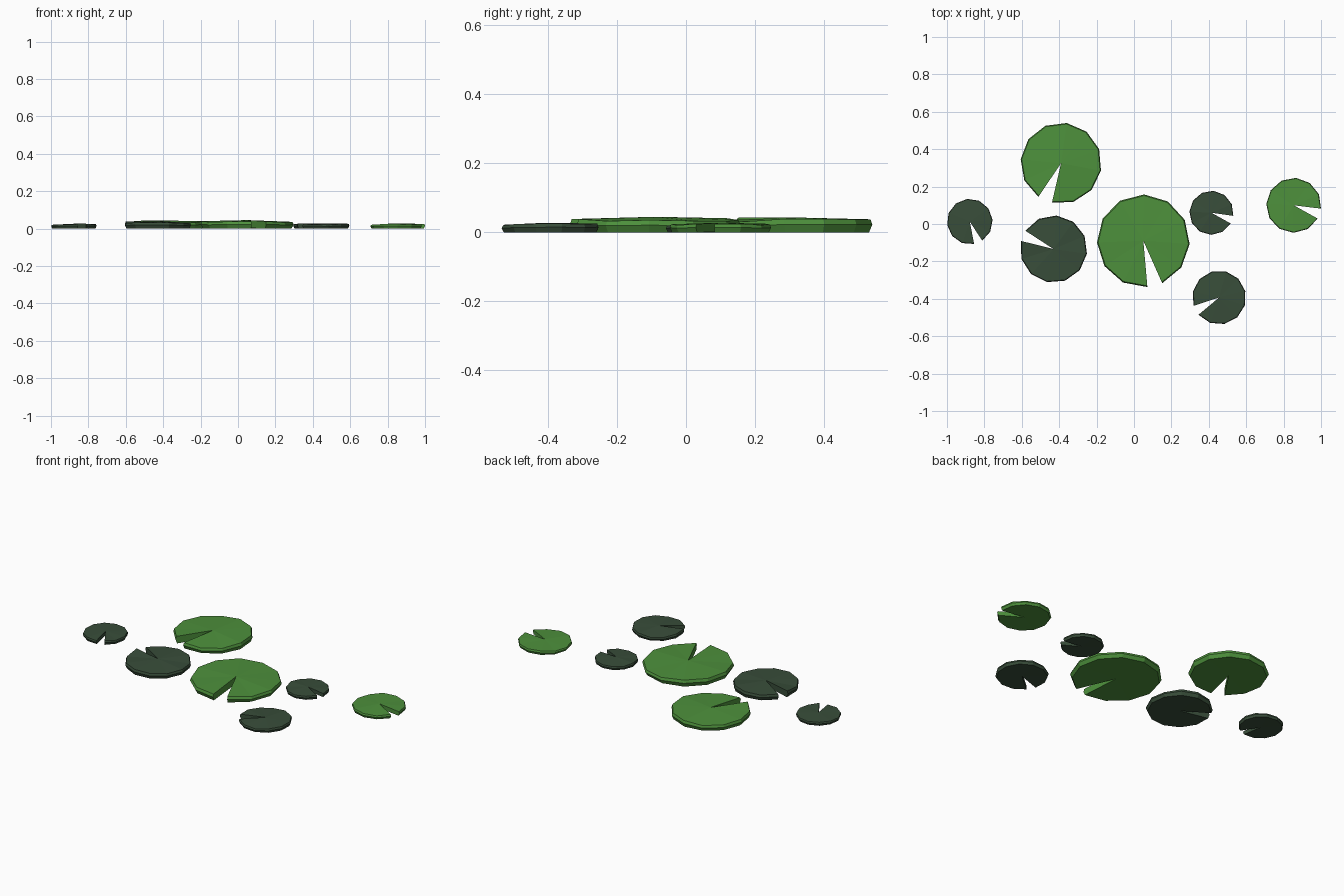
import bpy, bmesh, math, random

if "Cube" in bpy.data.objects:
    bpy.data.objects.remove(bpy.data.objects["Cube"])

random.seed(4)


def material(name, rgb):
    m = bpy.data.materials.new(name)
    m.diffuse_color = (*rgb, 1)
    m.use_nodes = True
    m.node_tree.nodes["Principled BSDF"].inputs["Base Color"].default_value = m.diffuse_color
    return m


light = material("light_green", (0.075, 0.28, 0.045))
dark = material("dark_green", (0.04, 0.075, 0.042))

SEGMENTS = 11  # rim segments between the two lips of the notch


def lily_pad(name, x, y, r, notch_start, notch_end, thick, mat):
    """Twelve-cornered leaf disc with a wedge notch running to its centre."""
    bm = bmesh.new()
    sweep = 360 - (notch_end - notch_start)
    wave = [random.uniform(-0.12, 0.12) * thick for _ in range(SEGMENTS + 1)]
    wave[0] += 0.1 * thick
    wave[-1] += 0.1 * thick
    # (radius factor, height factor, wave factor, centre height factor)
    profile = [(0.955, 0.0, 0.0, 0.08), (1.0, 0.52, 0.6, 0.5), (0.975, 0.88, 1.0, 1.08)]
    rings = []
    for k, h, w, centre in profile:
        ring = [bm.verts.new((x, y, centre * thick))]
        for i in range(SEGMENTS + 1):
            a = math.radians(notch_end + sweep * i / SEGMENTS)
            ring.append(bm.verts.new((x + k * r * math.cos(a), y + k * r * math.sin(a),
                                      h * thick + w * wave[i])))
        rings.append(ring)
    n = SEGMENTS + 2
    # edge walls and notch walls
    for lo, hi in zip(rings, rings[1:]):
        for i in range(n):
            j = (i + 1) % n
            bm.faces.new((lo[i], lo[j], hi[j], hi[i]))
    # underside and top fans from the stem point
    for i in range(1, n - 1):
        bm.faces.new((rings[0][0], rings[0][i + 1], rings[0][i]))
        bm.faces.new((rings[-1][0], rings[-1][i], rings[-1][i + 1]))
    bmesh.ops.recalc_face_normals(bm, faces=bm.faces)
    me = bpy.data.meshes.new(name)
    bm.to_mesh(me)
    bm.free()
    me.materials.append(mat)
    bpy.context.collection.objects.link(bpy.data.objects.new(name, me))


# name, centre x, y, radius, notch angles, thickness, colour
pads = [
    ("large_pad_centre", 0.05, -0.09, 0.248, -85, -66, 0.042, light),
    ("large_pad_back", -0.39, 0.325, 0.217, 236, 257, 0.040, light),
    ("medium_pad_left", -0.43, -0.134, 0.180, 147, 166, 0.036, dark),
    ("small_pad_far_left", -0.878, 0.013, 0.122, -79, -57, 0.024, dark),
    ("small_pad_right", 0.414, 0.06, 0.118, -29, -8, 0.024, dark),
    ("medium_pad_far_right", 0.854, 0.1, 0.147, -29, -7, 0.026, light),
    ("medium_pad_front", 0.455, -0.393, 0.144, 198, 220, 0.026, dark),
]
for p in pads:
    lily_pad(*p)
